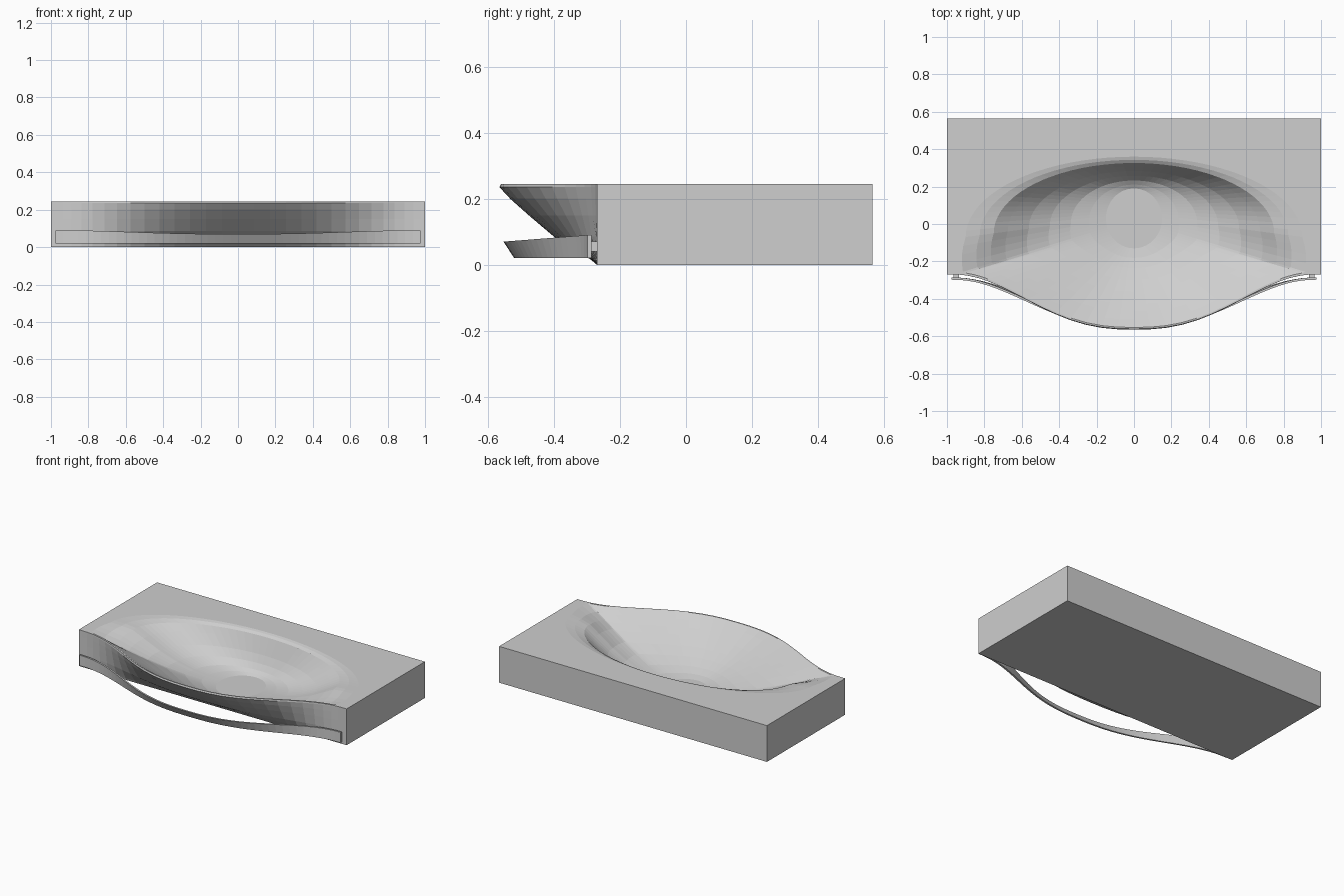
import bpy, bmesh
from math import sin, cos, pi, atan, acos

old = bpy.data.objects.get("Cube")
if old:
    bpy.data.objects.remove(old, do_unlink=True)

TOP, BACK, FRONT, MID, BULGE = 0.245, 0.565, -0.27, -0.07, 0.295

ceramic = bpy.data.materials.new("grey_ceramic")
ceramic.use_nodes = True
ceramic.diffuse_color = (0.62, 0.62, 0.62, 1)
ceramic.node_tree.nodes["Principled BSDF"].inputs["Base Color"].default_value = (0.62, 0.62, 0.62, 1)


def swell(x):
    """Share of the full front bulge at x, from 0 to 1."""
    return 0.5 + 0.5 * cos(pi * min(1, abs(x) / 0.96) ** 1.25)


def lip(x):
    return FRONT - BULGE * swell(x)


def loft(name, rings, closed):
    """Skin between rings of points and cap both ends."""
    bm = bmesh.new()
    rows = [[bm.verts.new(p) for p in ring] for ring in rings]
    n = len(rows[0])
    for a, b in zip(rows, rows[1:]):
        for i in range(n):
            j = (i + 1) % n
            bm.faces.new((a[i], a[j], b[j], b[i]))
    for cap in (rows[0], rows[-1]):
        bm.faces.new(cap)
    bmesh.ops.recalc_face_normals(bm, faces=bm.faces)
    mesh = bpy.data.meshes.new(name)
    bm.to_mesh(mesh)
    bm.free()
    mesh.materials.append(ceramic)
    obj = bpy.data.objects.new(name, mesh)
    bpy.context.collection.objects.link(obj)
    return obj


# Spoke angles around the bowl, with extra spokes at the slab corners
back_corner = atan((BACK - MID) * 0.9 / 0.43)
front_corner = acos(1 / 1.1)
corners = [back_corner, pi - back_corner, pi + front_corner, 2 * pi - front_corner]
angles = [2 * pi * i / 80 for i in range(80)]
angles = sorted([a for a in angles if all(abs(a - c) > 0.02 for c in corners)] + corners)


def floor_point(a):
    return 0.15 * cos(a), 0.03 + 0.16 * sin(a)


def rim_point(a):
    c, s = cos(a), sin(a)
    if s >= 0:
        return 0.9 * c, MID + 0.43 * s
    x = 0.9 * c - 0.2 * c * s
    return x, max(MID + 0.6 * s, lip(x) + 0.012)


def outline_point(a):
    c, s = cos(a), sin(a)
    if s >= 0:
        k = min(1 / max(0.9 * abs(c), 1e-6), (BACK - MID) / max(0.43 * s, 1e-6))
        return 0.9 * c * k, MID + 0.43 * s * k
    x = max(-1, min(1, 1.1 * c))
    if abs(1.1 * c) > 0.99999:
        return x, MID + (FRONT - MID) * min(1, -s / sin(front_corner))
    return x, lip(x)


# Bowl: steep shouldered wall behind, gentle slope up to the lip in front
wall = [(0, 0), (0.12, 0.05), (0.25, 0.12), (0.4, 0.27), (0.55, 0.48),
        (0.7, 0.75), (0.8, 0.93), (0.9, 0.98), (1, 1)]
rings = []
for t, steep in wall:
    ring = []
    for a in angles:
        (fx, fy), (rx, ry) = floor_point(a), rim_point(a)
        w = max(0, min(1, (sin(a) + 0.45) / 0.55))
        w = w * w * (3 - 2 * w)
        rise = w * steep + (1 - w) * t ** 1.4
        ring.append((fx + (rx - fx) * t, fy + (ry - fy) * t, 0.015 + (TOP - 0.015) * rise))
    rings.append(ring)

# Slab top edge, then the outside tapering down under the front bulge
for z, bulge in [(TOP, 0.985), (0.235, 1), (0.2, 0.89), (0.15, 0.7), (0.085, 0.44),
                 (0.045, 0.22), (0.015, 0.06), (0, 0)]:
    ring = []
    for a in angles:
        x, y = outline_point(a)
        if y < FRONT:
            y = FRONT + (y - FRONT) * bulge
        ring.append((x, y, z))
    rings.append(ring)
loft("basin", rings, True)

# Towel rail: thin slanted strip following the front curve
rail = []
for i in range(49):
    x = -0.975 + 1.95 * i / 48
    s = swell(x)
    top_y, low_y, top_z = -0.286 - 0.255 * s, -0.286 - 0.222 * s, 0.09 - 0.02 * s
    rail.append([(x, top_y, top_z), (x, top_y - 0.012, top_z),
                 (x, low_y - 0.012, 0.02), (x, low_y, 0.02)])
loft("towel_rail", rail, True)

# Small mounts holding the rail ends
for side, label in ((1, "left"), (-1, "right")):
    rings = [[(side * 0.95 + dx, y, z) for dx, z in
              ((-0.015, 0.04), (0.015, 0.04), (0.015, 0.07), (-0.015, 0.07))]
             for y in (-0.265, -0.29)]
    loft(label + "_rail_mount", rings, True)
